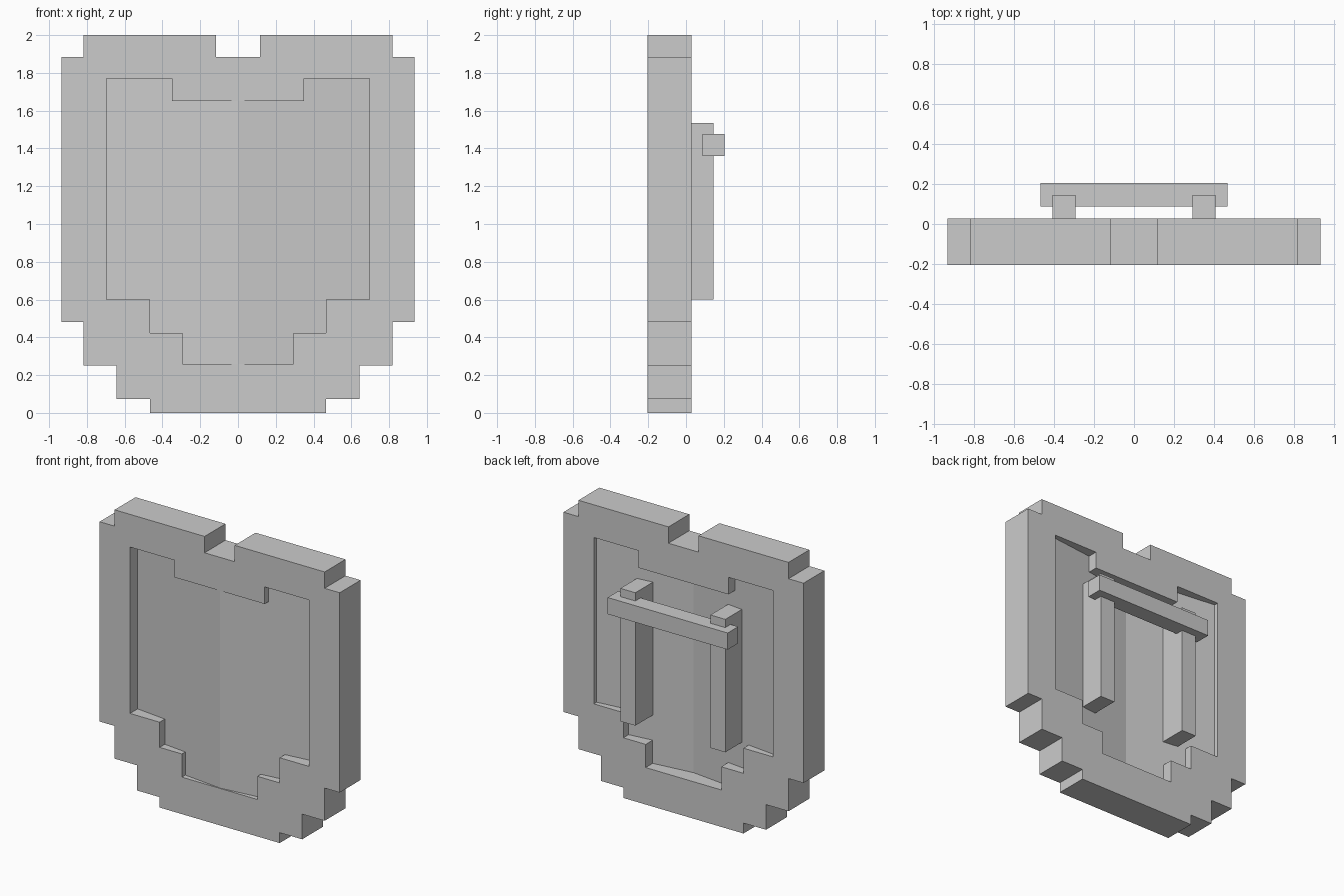
import bpy, math

if "Cube" in bpy.data.objects:
    bpy.data.objects.remove(bpy.data.objects["Cube"])


def mirrored(half):
    """Close a right-hand half outline by reflecting it across x = 0."""
    return half + [(-x, z) for x, z in reversed(half)]


def plate(name, loops, y0, y1, upright=True):
    """Extrude filled outlines (inner loops become holes) into a mesh."""
    curve = bpy.data.curves.new(name + "_outline", 'CURVE')
    curve.dimensions = '2D'
    curve.fill_mode = 'BOTH'
    curve.extrude = (y1 - y0) / 2
    for pts in loops:
        sp = curve.splines.new('POLY')
        sp.points.add(len(pts) - 1)
        for p, (a, b) in zip(sp.points, pts):
            p.co = (a, b, 0, 1)
        sp.use_cyclic_u = True
    tmp = bpy.data.objects.new(name + "_tmp", curve)
    bpy.context.collection.objects.link(tmp)
    deps = bpy.context.evaluated_depsgraph_get()
    mesh = bpy.data.meshes.new_from_object(tmp.evaluated_get(deps))
    bpy.data.objects.remove(tmp)
    mesh.name = name
    for poly in mesh.polygons:
        poly.use_smooth = False
    ob = bpy.data.objects.new(name, mesh)
    bpy.context.collection.objects.link(ob)
    mid = (y0 + y1) / 2
    if upright:
        ob.rotation_euler.x = math.pi / 2
        ob.location.y = mid
    else:
        ob.location.z = mid
    return ob


def box(name, lo, hi):
    bpy.ops.mesh.primitive_cube_add(size=1, location=[(a + b) / 2 for a, b in zip(lo, hi)])
    ob = bpy.context.object
    ob.name = name
    ob.scale = [b - a for a, b in zip(lo, hi)]
    return ob


# Stepped rim with a stepped opening
outer = [(0.117, 1.885), (0.117, 2), (0.817, 2), (0.817, 1.885), (0.934, 1.885),
         (0.934, 0.48), (0.817, 0.48), (0.817, 0.25), (0.642, 0.25),
         (0.642, 0.073), (0.467, 0.073), (0.467, 0)]
inner = [(0.35, 1.65), (0.35, 1.77), (0.697, 1.77), (0.697, 0.6),
         (0.467, 0.6), (0.467, 0.423), (0.294, 0.423), (0.294, 0.26)]
plate("shield_rim", [mirrored(outer), mirrored(inner)], -0.204, 0.028)

# Face panel, bent forward along its centre line
section = [(0.71, -0.118), (0.71, -0.002), (0, -0.084), (-0.71, -0.002),
           (-0.71, -0.118), (0, -0.2)]
plate("face_panel", [section], 0.252, 1.785, upright=False)

# Two vertical struts on the back and the grip across them
for side, name in ((1, "right"), (-1, "left")):
    x = side * 0.35
    box(f"{name}_strut", (x - 0.058, -0.07, 0.6), (x + 0.058, 0.146, 1.535))
box("hand_grip", (-0.467, 0.088, 1.36), (0.467, 0.204, 1.477))
